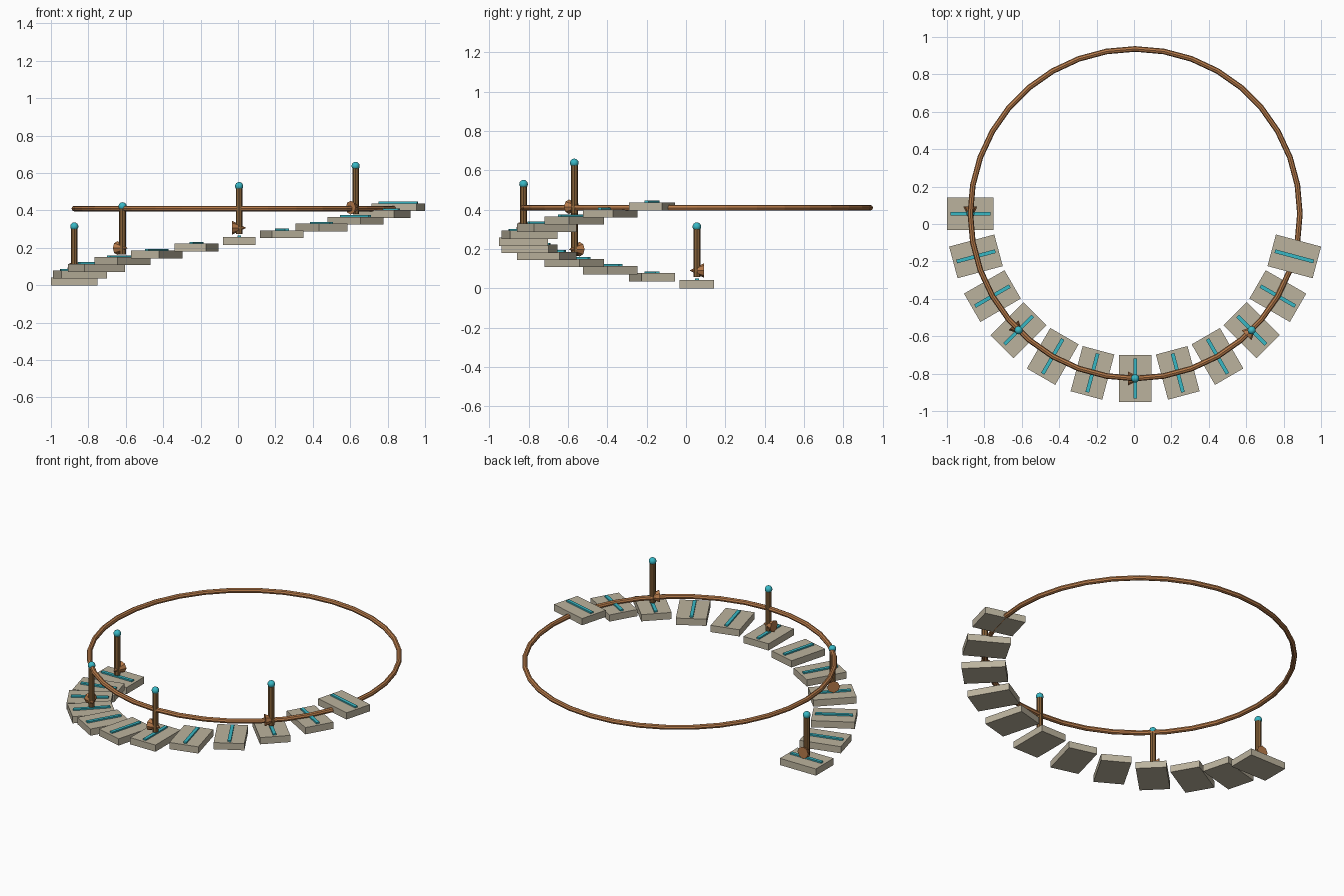
import bpy, math

if "Cube" in bpy.data.objects:
    bpy.data.objects.remove(bpy.data.objects["Cube"])

R, CX, CY = 0.881, 0.006, 0.055       # stair radius and centre
STEPS, RISE, THICK = 12, 0.036, 0.042


def material(name, rgb):
    m = bpy.data.materials.new(name)
    m.diffuse_color = (*rgb, 1)
    m.use_nodes = True
    m.node_tree.nodes["Principled BSDF"].inputs["Base Color"].default_value = m.diffuse_color
    return m


stone = material("stone", (0.50, 0.45, 0.34))
copper = material("copper", (0.48, 0.20, 0.07))
bronze = material("bronze", (0.24, 0.12, 0.04))
cyan = material("cyan", (0.04, 0.48, 0.56))


def finish(name, mat, smooth=False):
    ob = bpy.context.object
    ob.name = name
    ob.data.materials.append(mat)
    if smooth:
        bpy.ops.object.shade_smooth_by_angle(angle=math.radians(50))
    return ob


def box(name, size, loc, turn, mat):
    bpy.ops.mesh.primitive_cube_add(size=1, location=loc, rotation=(0, 0, turn))
    bpy.context.object.scale = size
    finish(name, mat)


# Handrail ring
bpy.ops.mesh.primitive_torus_add(major_segments=36, minor_segments=8,
                                 major_radius=R, minor_radius=0.015,
                                 location=(CX, CY, 0.41))
finish("ring_rail", copper)

for i in range(STEPS):
    a = math.pi + math.radians(15 * i)
    x, y = CX + R * math.cos(a), CY + R * math.sin(a)
    top = i * RISE + THICK

    # Stone tread with its inlaid strip
    box(f"step_{i}", (0.25, 0.175, THICK), (x, y, top - THICK / 2), a, stone)
    box(f"step_strip_{i}", (0.214, 0.02, 0.009), (x, y, top + 0.0045), a, cyan)

    # Every third step has a post, a ball light and an arrow pointing upstairs
    if i % 3 == 0 and i < 10:
        bpy.ops.mesh.primitive_cylinder_add(vertices=8, radius=0.018, depth=0.245,
                                            location=(x, y, top + 0.1375))
        finish(f"post_{i}", bronze)
        bpy.ops.mesh.primitive_uv_sphere_add(segments=12, ring_count=8, radius=0.022,
                                             location=(x, y, top + 0.272))
        finish(f"post_light_{i}", cyan, True)
        bpy.ops.mesh.primitive_cone_add(vertices=8, radius1=0.037, depth=0.075,
                                        location=(x, y, top + 0.049),
                                        rotation=(0, math.pi / 2, a + math.pi / 2))
        finish(f"arrow_{i}", copper)
